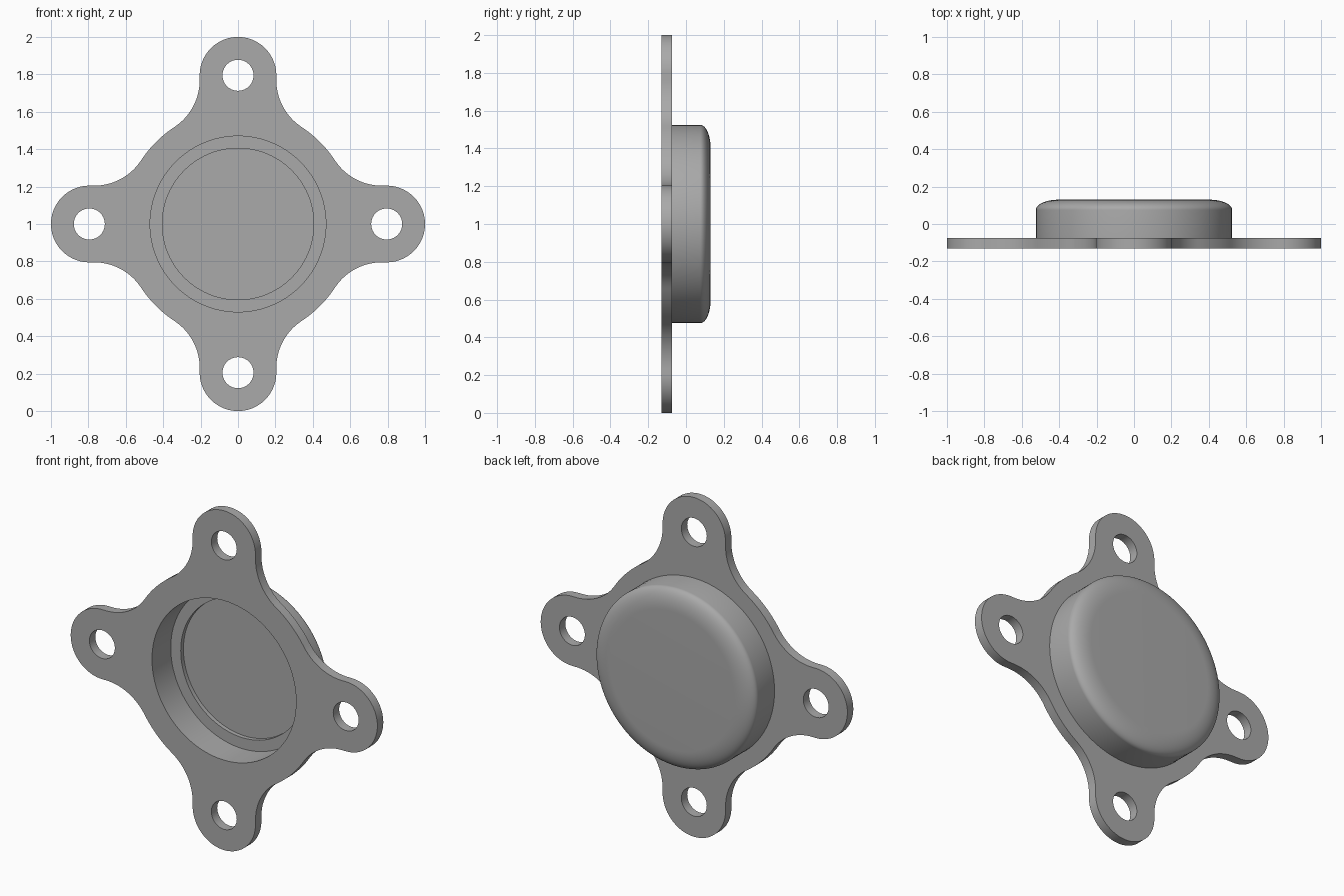
import bpy, bmesh, math
from mathutils import Vector

cube = bpy.data.objects.get("Cube")
if cube:
    bpy.data.objects.remove(cube)

# Overall dimensions
FRONT, JOINT, BACK = -0.13, -0.075, 0.13
EAR_DIST, EAR_R, HOLE_R = 0.795, 0.205, 0.083
HUB_R, FILLET_R = 0.62, 0.3
CUP_R, BORE_R, RECESS_R = 0.525, 0.47, 0.405

grey = bpy.data.materials.new("plain grey")
grey.use_nodes = True
colour = (0.4, 0.4, 0.4, 1)
grey.diffuse_color = colour
grey.node_tree.nodes["Principled BSDF"].inputs["Base Color"].default_value = colour


def arc(cx, cz, r, start, end, n):
    """Points on an arc, angles in radians."""
    return [Vector((cx + r * math.cos(start + (end - start) * i / n),
                    cz + r * math.sin(start + (end - start) * i / n)))
            for i in range(n + 1)]


def finish(bm, name):
    bmesh.ops.remove_doubles(bm, verts=bm.verts, dist=1e-5)
    bmesh.ops.recalc_face_normals(bm, faces=bm.faces)
    mesh = bpy.data.meshes.new(name)
    bm.to_mesh(mesh)
    bm.free()
    mesh.materials.append(grey)
    obj = bpy.data.objects.new(name, mesh)
    obj.location.z = 1
    bpy.context.collection.objects.link(obj)
    bpy.ops.object.select_all(action='DESELECT')
    obj.select_set(True)
    bpy.context.view_layer.objects.active = obj
    bpy.ops.object.shade_smooth_by_angle(angle=math.radians(35))
    return obj


# Flange outline: half an ear, its fillet and an eighth of the hub, mirrored and repeated
fx = EAR_R + FILLET_R
fz = math.sqrt((HUB_R + FILLET_R) ** 2 - fx ** 2)
hub_angle = math.atan2(fz, fx)
half = arc(0, 0, HUB_R, math.pi / 4, hub_angle, 6)
half += arc(fx, fz, FILLET_R, hub_angle + math.pi, math.pi, 16)[1:]
half += arc(0, EAR_DIST, EAR_R, 0, math.pi / 2, 20)
quarter = half + [Vector((-p.x, p.y)) for p in reversed(half[:-1])]


def turned(p, k):
    a = k * math.pi / 2
    return Vector((p.x * math.cos(a) - p.y * math.sin(a),
                   p.x * math.sin(a) + p.y * math.cos(a)))


outline = [turned(p, k) for k in range(4) for p in quarter[:-1]]
loops = [outline, arc(0, 0, BORE_R, 0, 2 * math.pi, 96)[:-1]]
for k in range(4):
    c = turned(Vector((0, EAR_DIST)), k)
    loops.append(arc(c.x, c.y, HOLE_R, 0, 2 * math.pi, 40)[:-1])

# Flange plate with bore and bolt holes
bm = bmesh.new()
for loop in loops:
    verts = [bm.verts.new((p.x, FRONT, p.y)) for p in loop]
    for i, v in enumerate(verts):
        bm.edges.new((verts[i - 1], v))
bmesh.ops.triangle_fill(bm, use_beauty=True, edges=bm.edges[:], normal=(0, -1, 0))
ext = bmesh.ops.extrude_face_region(bm, geom=bm.faces[:], use_keep_orig=True)
moved = [g for g in ext["geom"] if isinstance(g, bmesh.types.BMVert)]
bmesh.ops.translate(bm, verts=moved, vec=(0, JOINT - FRONT, 0))
finish(bm, "flange_plate")

# Hollow cup: lathed profile of (radius, depth)
ROUND_W, ROUND_H = 0.12, 0.055
profile = [(CUP_R, JOINT)]
for i in range(13):
    a = i / 12 * math.pi / 2
    profile.append((CUP_R - ROUND_W + ROUND_W * math.cos(a),
                    BACK - ROUND_H + ROUND_H * math.sin(a)))
profile += [(0, BACK), (0, 0.07), (RECESS_R, 0.07), (RECESS_R, 0.045),
            (BORE_R, 0.045), (BORE_R, JOINT)]
bm = bmesh.new()
verts = [bm.verts.new((r, y, 0)) for r, y in profile]
# The axis itself gets no edge
edges = [bm.edges.new((a, b)) for a, b in zip(verts, verts[1:])
         if a.co.x > 0 or b.co.x > 0]
bmesh.ops.spin(bm, geom=verts + edges, cent=(0, 0, 0), axis=(0, 1, 0),
               angle=2 * math.pi, steps=96, use_duplicate=False)
finish(bm, "hollow_cup")
